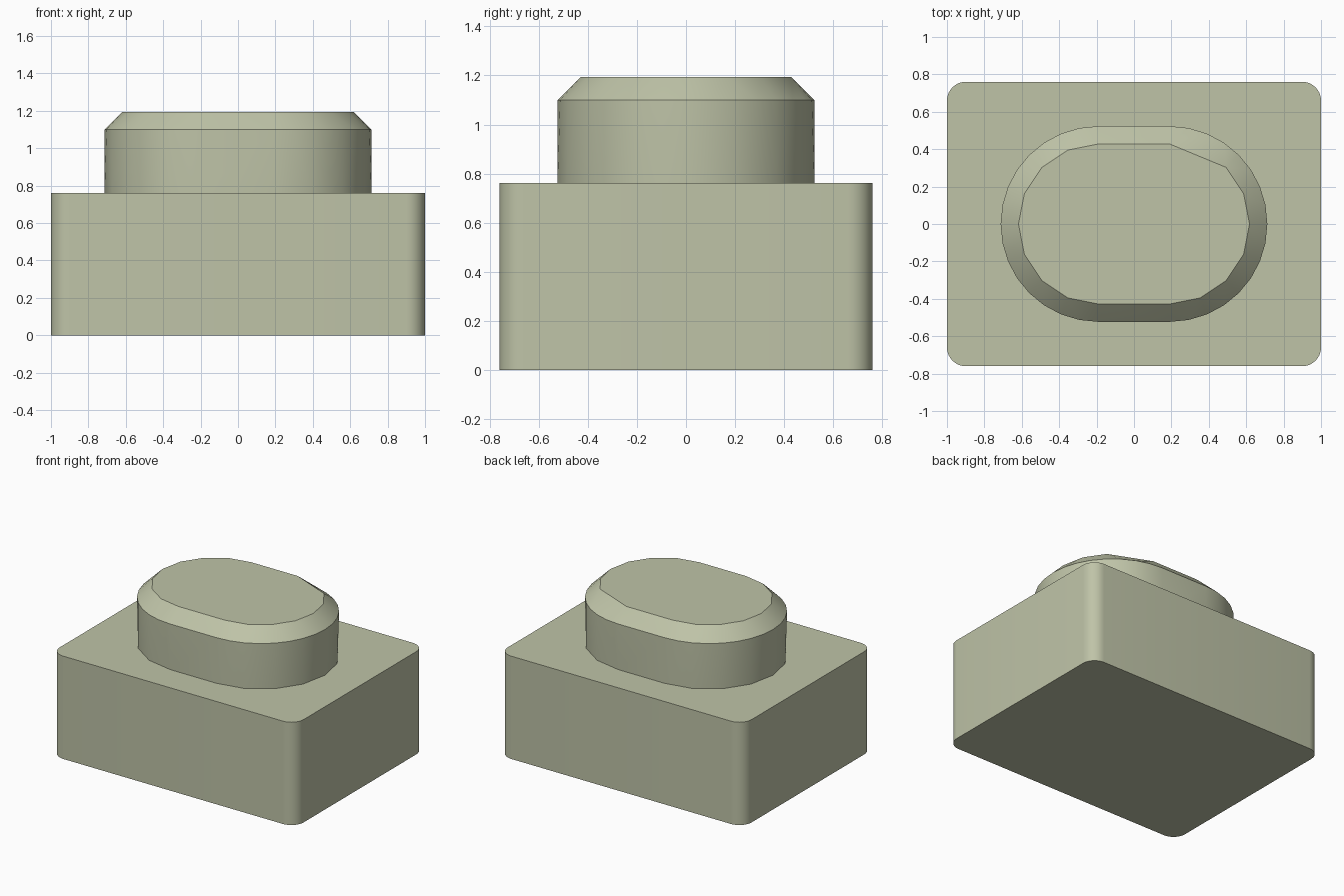
import bpy, bmesh
from math import sin, cos, pi, radians

if "Cube" in bpy.data.objects:
    bpy.data.objects.remove(bpy.data.objects["Cube"])

sage = bpy.data.materials.new("sage_grey")
sage.use_nodes = True
colour = (0.52, 0.55, 0.39, 1)
sage.diffuse_color = colour
sage.node_tree.nodes["Principled BSDF"].inputs["Base Color"].default_value = colour


def finish(bm, name):
    bmesh.ops.recalc_face_normals(bm, faces=bm.faces)
    mesh = bpy.data.meshes.new(name)
    bm.to_mesh(mesh)
    bm.free()
    obj = bpy.data.objects.new(name, mesh)
    bpy.context.collection.objects.link(obj)
    mesh.materials.append(sage)
    bpy.ops.object.select_all(action='DESELECT')
    obj.select_set(True)
    bpy.context.view_layer.objects.active = obj
    bpy.ops.object.shade_smooth_by_angle(angle=radians(32))


def ring(bm, centres, radius, start, sweep, segs, z):
    """Closed outline made of equal arcs, one around each centre."""
    verts = []
    for k, (cx, cy) in enumerate(centres):
        for i in range(segs + 1):
            a = start + sweep * (k + i / segs)
            verts.append(bm.verts.new((cx + radius * cos(a), cy + radius * sin(a), z)))
    return verts


# Base block with rounded upright corners
bm = bmesh.new()
corners = [(0.9, 0.66), (-0.9, 0.66), (-0.9, -0.66), (0.9, -0.66)]
low, high = (ring(bm, corners, 0.1, 0, pi / 2, 8, z) for z in (0, 0.762))
for i in range(len(low)):
    j = (i + 1) % len(low)
    bm.faces.new((low[i], low[j], high[j], high[i]))
bm.faces.new(low)
bm.faces.new(high)
finish(bm, "base_block")


def add_face(bm, *verts):
    if len(set(verts)) == len(verts):
        bm.faces.new(verts)


def join_rings(bm, coarse, fine, segs):
    """Join a ring to one with twice as many steps in each arc."""
    for arc in range(2):
        c, f = arc * (segs + 1), arc * (2 * segs + 1)
        for i in range(segs):
            c0, c1 = coarse[c + i], coarse[c + i + 1]
            f0, mid, f1 = fine[f + 2 * i:f + 2 * i + 3]
            add_face(bm, c0, c1, mid)
            add_face(bm, c0, mid, f0)
            add_face(bm, c1, f1, mid)
        c_next = coarse[(c + segs + 1) % len(coarse)]
        f_next = fine[(f + 2 * segs + 1) % len(fine)]
        add_face(bm, coarse[c + segs], c_next, f_next, fine[f + 2 * segs])


# Oval button with chamfered rim
bm = bmesh.new()
ends = [(0.19, 0), (-0.19, 0)]
segs = 8
foot = ring(bm, ends, 0.523, -pi / 2, pi, segs, 0.762)
rim = ring(bm, ends, 0.523, -pi / 2, pi, 2 * segs, 1.1)
top = ring(bm, ends, 0.428, -pi / 2, pi, segs, 1.194)
# one corner of the top outline is cut straight across
bm.verts.remove(top[segs - 1])
top[segs - 1] = top[segs]
join_rings(bm, foot, rim, segs)
join_rings(bm, top, rim, segs)
bm.faces.new(list(dict.fromkeys(top)))
finish(bm, "oval_button")
